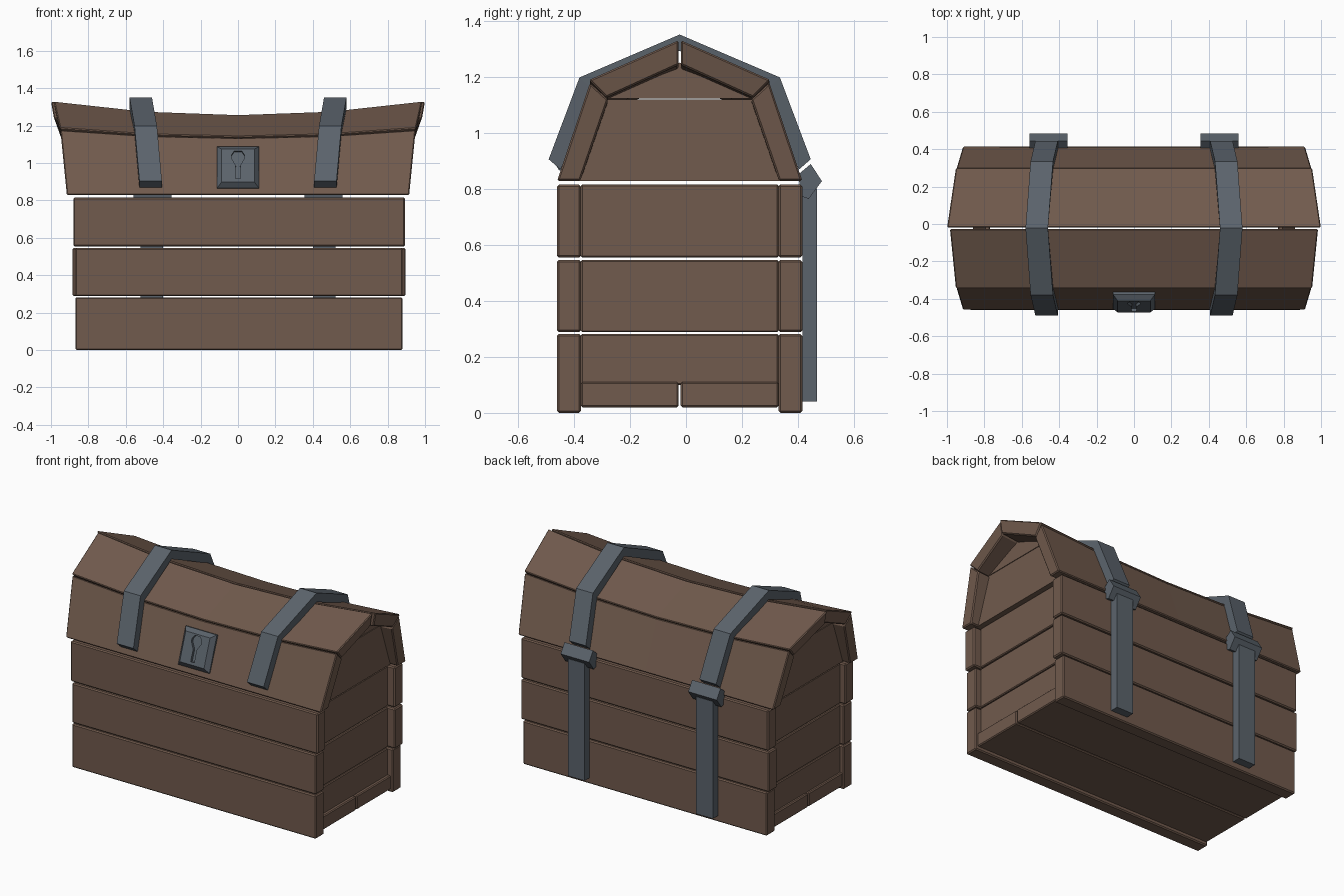
import bpy, bmesh
from mathutils import Vector

cube = bpy.data.objects.get("Cube")
if cube:
    bpy.data.objects.remove(cube, do_unlink=True)

CY = -0.0225  # middle of the chest, front to back


def material(name, rgb):
    m = bpy.data.materials.new(name)
    m.use_nodes = True
    m.diffuse_color = (*rgb, 1)
    for node in m.node_tree.nodes:
        if node.type == 'BSDF_PRINCIPLED':
            node.inputs["Base Color"].default_value = (*rgb, 1)
            node.inputs["Roughness"].default_value = 0.8
    return m


WOOD = material("brown_wood", (0.165, 0.103, 0.074))
IRON = material("slate_iron", (0.105, 0.126, 0.15))


def loft(name, rings, mat, bevel=0.0):
    """Skin a row of matching closed rings and cap both ends."""
    bm = bmesh.new()
    rows = [[bm.verts.new(p) for p in ring] for ring in rings]
    n = len(rows[0])
    for a, b in zip(rows, rows[1:]):
        for i in range(n):
            j = (i + 1) % n
            bm.faces.new((a[i], a[j], b[j], b[i]))
    bm.faces.new(rows[0])
    bm.faces.new(rows[-1])
    bmesh.ops.recalc_face_normals(bm, faces=bm.faces)
    mesh = bpy.data.meshes.new(name)
    bm.to_mesh(mesh)
    bm.free()
    ob = bpy.data.objects.new(name, mesh)
    bpy.context.collection.objects.link(ob)
    mesh.materials.append(mat)
    if bevel:
        mod = ob.modifiers.new("chamfer", 'BEVEL')
        mod.width = bevel
        mod.segments = 1
        mod.limit_method = 'ANGLE'
    return ob


def prism(name, profile, x0, x1, mat, bevel=0.0):
    """Extrude a (y, z) profile along x."""
    return loft(name, [[(x, y, z) for y, z in profile] for x in (x0, x1)], mat, bevel)


def box(name, x0, x1, y0, y1, z0, z1, mat, bevel=0.0):
    return prism(name, [(y0, z0), (y1, z0), (y1, z1), (y0, z1)], x0, x1, mat, bevel)


# Box walls: three rows of planks
rows = [(0.0, 0.282, -0.87, 0.88), (0.288, 0.546, -0.885, 0.895), (0.554, 0.815, -0.88, 0.893)]
for i, (z0, z1, x0, x1) in enumerate(rows, 1):
    trim = 0.015 if i == 2 else 0.0
    box(f"front_plank_{i}", x0 + trim, x1 - trim, -0.46, -0.375, z0, z1, WOOD, 0.007)
    box(f"back_plank_{i}", x0, x1, 0.33, 0.415, z0, z1, WOOD, 0.007)
    for side, s in (("left", 1), ("right", -1)):
        box(f"{side}_end_plank_{i}", s * 0.77, s * 0.845, -0.375, 0.33,
            max(z0, 0.1), z1, WOOD, 0.005)

# Floor boards
box("floor_board_front", -0.862, 0.867, -0.375, -0.026, 0.02, 0.11, WOOD, 0.006)
box("floor_board_back", -0.862, 0.867, -0.019, 0.33, 0.02, 0.11, WOOD, 0.006)


# Lid planks: corners are (offset from middle, z, half length, sag)
def lid_plank(name, side, corners):
    rings = []
    for t in (-1, -0.5, 0, 0.5, 1):
        rings.append([(t * half, CY + side * dy, z - sag * (1 - t * t))
                      for dy, z, half, sag in corners])
    loft(name, rings, WOOD, 0.006)


for label, s in (("front", -1), ("back", 1)):
    lid_plank(f"lid_{label}_lower", s, [
        (0.4375, 0.828, 0.915, 0), (0.32, 1.178, 0.95, 0.042),
        (0.255, 1.118, 0.942, 0.042), (0.355, 0.828, 0.913, 0)])
    ridge = 0.985 if s < 0 else 1.0
    lid_plank(f"lid_{label}_upper", s, [
        (0.004, 1.33, ridge, 0.072), (0.324, 1.188, 0.953, 0.045),
        (0.262, 1.125, 0.943, 0.045), (0.004, 1.242, ridge - 0.015, 0.072)])

# Lid gable ends: a board below and a triangular board above
for side, s in (("left", 1), ("right", -1)):
    prism(f"{side}_gable_lower", [(CY - 0.365, 0.828), (CY + 0.365, 0.828),
          (CY + 0.265, 1.118), (CY - 0.265, 1.118)], s * 0.79, s * 0.86, WOOD)
    prism(f"{side}_gable_upper", [(CY - 0.265, 1.122), (CY + 0.265, 1.122),
          (CY, 1.25)], s * 0.79, s * 0.86, WOOD)

# Iron straps over the lid: (offset, outer z, inner offset, inner z, x)
half_path = [(0.4675, 0.905, 0.425, 0.868, 0.467), (0.3575, 1.197, 0.312, 1.155, 0.493),
             (0.0, 1.35, 0.0, 1.292, 0.52)]
for side, s in (("left", 1), ("right", -1)):
    path = [(-1, p) for p in half_path] + [(1, p) for p in half_path[1::-1]]
    rings = []
    for d, (oy, oz, iy, iz, x) in path:
        rings.append([(s * x - 0.06, CY + d * oy, oz), (s * x + 0.06, CY + d * oy, oz),
                      (s * x + 0.06, CY + d * iy, iz), (s * x - 0.06, CY + d * iy, iz)])
    loft(f"{side}_lid_strap", rings, IRON)

    # Back strap and hinge block
    box(f"{side}_back_strap", s * 0.40, s * 0.52, 0.415, 0.467, 0.04, 0.80, IRON)
    prism(f"{side}_hinge", [(0.412, 0.772), (0.438, 0.764), (0.485, 0.827),
          (0.445, 0.888), (0.40, 0.85)], s * 0.355, s * 0.56, IRON)

# Lock plate lying on the sloped front of the lid
centre = Vector((0, -0.409, 0.975))
up = Vector((0, 0.333, 0.943)).normalized()
out = Vector((0, -up.z, up.y))


def on_lock(x, v, height):
    return centre + Vector((x, 0, 0)) + up * v + out * height


def lock_ring(w, h, height):
    return [on_lock(a * w, b * h, height) for a, b in ((-1, -1), (1, -1), (1, 1), (-1, 1))]


lock = loft("lock_plate", [lock_ring(0.112, 0.117, -0.015), lock_ring(0.112, 0.117, 0.006),
                           lock_ring(0.087, 0.093, 0.035)], IRON)

# Keyhole recess cut into the lock
half = [(0.02, 0.083), (0.035, 0.06), (0.035, 0.042), (0.012, 0.0), (0.013, -0.075)]
outline = half + [(-x, v) for x, v in reversed(half)]
cutter = loft("keyhole_cutter", [[on_lock(x, v, h) for x, v in outline]
                                 for h in (0.018, 0.06)], IRON)
cutter.hide_render = True
cut = lock.modifiers.new("keyhole", 'BOOLEAN')
cut.operation = 'DIFFERENCE'
cut.solver = 'EXACT'
cut.object = cutter
bpy.context.view_layer.objects.active = lock
bpy.ops.object.modifier_apply(modifier=cut.name)
bpy.data.objects.remove(cutter, do_unlink=True)
